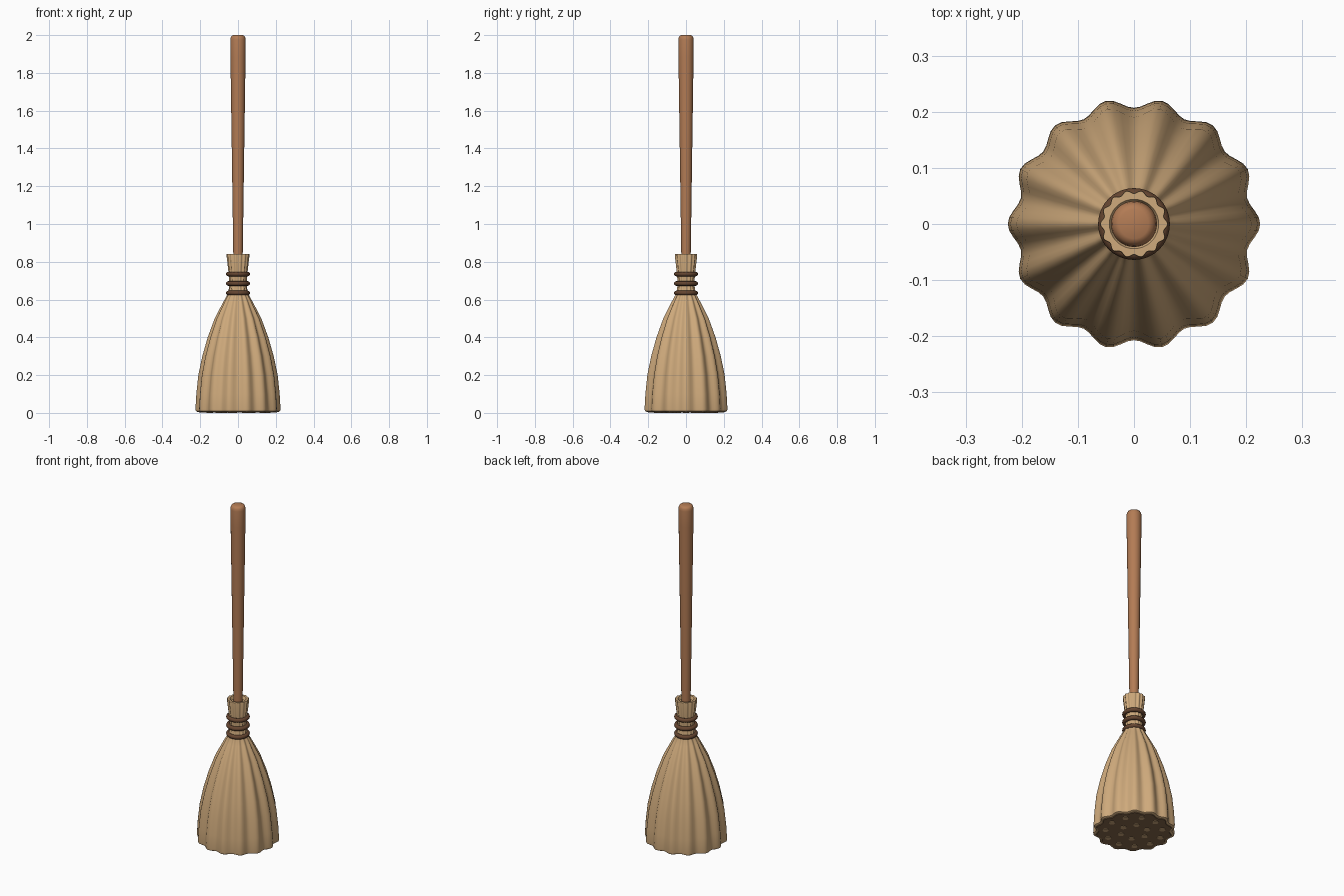
import bpy, bmesh, math

if "Cube" in bpy.data.objects:
    bpy.data.objects.remove(bpy.data.objects["Cube"])

LOBES = 14


def material(name, color):
    m = bpy.data.materials.new(name)
    m.diffuse_color = (*color, 1)
    m.use_nodes = True
    m.node_tree.nodes["Principled BSDF"].inputs["Base Color"].default_value = m.diffuse_color
    return m


STRAW = material("straw", (0.62, 0.40, 0.20))
WOOD = material("wood", (0.45, 0.20, 0.09))
CORD = material("cord", (0.13, 0.06, 0.03))
DARK = material("dark_straw", (0.24, 0.14, 0.07))


def finish(obj, name, mat, angle=40):
    obj.name = name
    obj.data.materials.append(mat)
    bpy.ops.object.select_all(action='DESELECT')
    obj.select_set(True)
    bpy.context.view_layer.objects.active = obj
    bpy.ops.object.shade_smooth_by_angle(angle=math.radians(angle))
    return obj


def lathe(name, profile, sides, mat, angle=40):
    """Revolve (radius, z, flute depth) rows into a capped, fluted solid."""
    bm = bmesh.new()
    rings = []
    for r, z, flute in profile:
        ring = []
        for i in range(sides):
            a = math.tau * i / sides
            rr = r * (1 + flute * math.cos(LOBES * a))
            ring.append(bm.verts.new((rr * math.cos(a), rr * math.sin(a), z)))
        rings.append(ring)
    for lo, hi in zip(rings, rings[1:]):
        for i in range(sides):
            j = (i + 1) % sides
            bm.faces.new((lo[i], lo[j], hi[j], hi[i]))
    bm.faces.new(rings[0][::-1])
    bm.faces.new(rings[-1])
    me = bpy.data.meshes.new(name)
    bm.to_mesh(me)
    bm.free()
    obj = bpy.data.objects.new(name, me)
    bpy.context.collection.objects.link(obj)
    return finish(obj, name, mat, angle)


# Fluted straw head, pinched at the neck and flaring into a collar
lathe("bristle_head", [
    (0.207, 0.006, 0.042), (0.214, 0.010, 0.042), (0.216, 0.022, 0.042),
    (0.211, 0.10, 0.045), (0.200, 0.20, 0.05), (0.180, 0.30, 0.05),
    (0.152, 0.40, 0.055), (0.117, 0.50, 0.055), (0.073, 0.59, 0.05),
    (0.049, 0.635, 0.05), (0.043, 0.685, 0.05), (0.047, 0.735, 0.05),
    (0.058, 0.835, 0.05), (0.057, 0.842, 0.05), (0.044, 0.842, 0.0),
    (0.036, 0.825, 0.0)], LOBES * 8, STRAW)

# Dark underside with straw tips poking through
lathe("underside", [(0.198, 0.003, 0.042), (0.205, 0.012, 0.042)], LOBES * 8, DARK)
for radius, count in ((0.075, 6), (0.155, 11)):
    for i in range(count):
        a = math.tau * i / count
        bpy.ops.mesh.primitive_cylinder_add(
            vertices=12, radius=0.017, depth=0.016,
            location=(radius * math.cos(a), radius * math.sin(a), 0.008))
        finish(bpy.context.object, "straw_tip", STRAW)

# Three cord bindings around the neck
for z in (0.635, 0.685, 0.735):
    bpy.ops.mesh.primitive_torus_add(
        major_radius=0.052, minor_radius=0.012,
        major_segments=40, minor_segments=12, location=(0, 0, z))
    finish(bpy.context.object, "cord_binding", CORD, 60)

# Tapered handle with a rounded end
lathe("handle", [
    (0.022, 0.60, 0), (0.025, 0.84, 0), (0.033, 1.40, 0), (0.040, 1.88, 0),
    (0.041, 1.975, 0), (0.039, 1.987, 0), (0.034, 1.996, 0),
    (0.026, 2.0, 0)], 32, WOOD)
